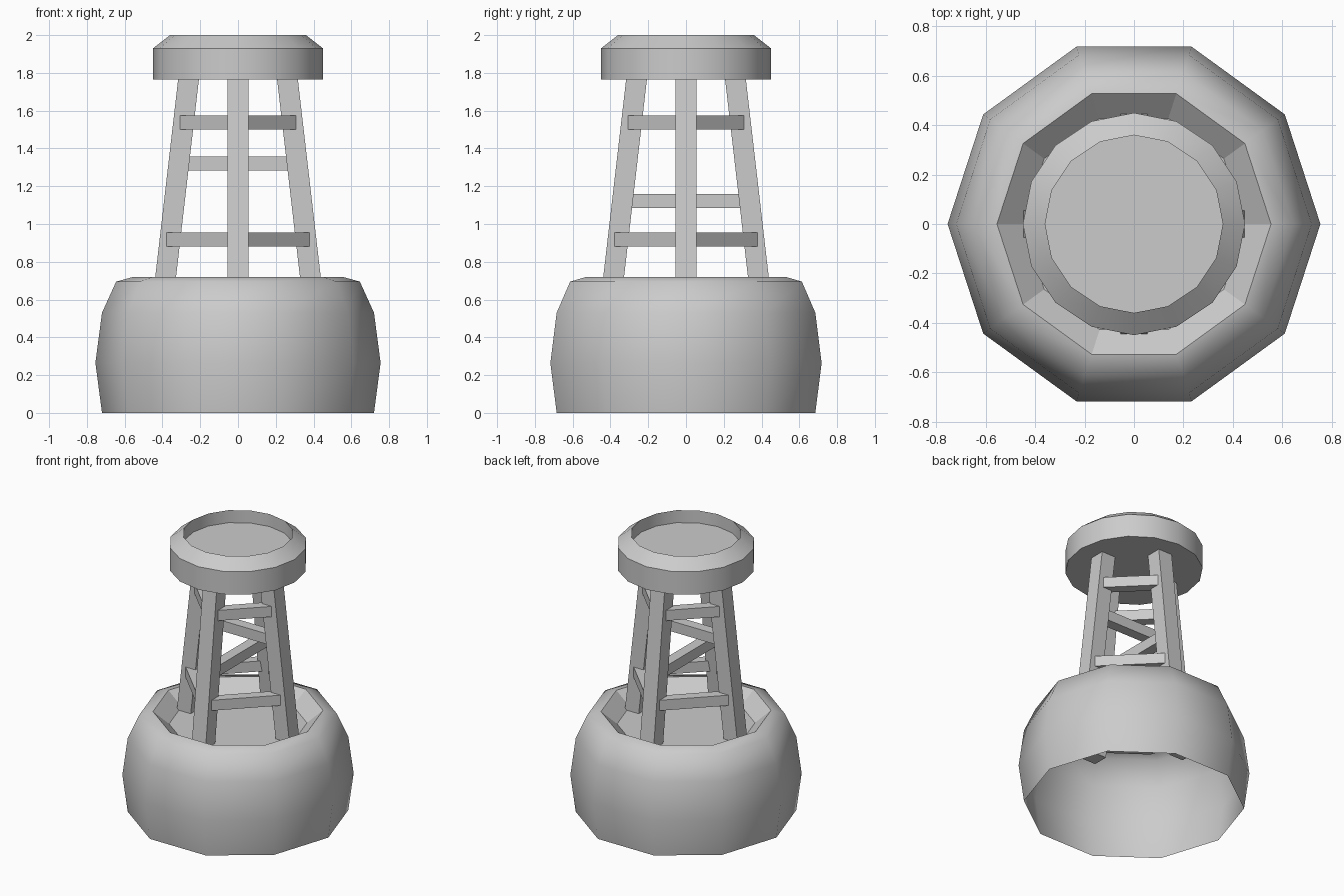
import bpy, bmesh, math
from mathutils import Vector, Matrix

if "Cube" in bpy.data.objects:
    bpy.data.objects.remove(bpy.data.objects["Cube"])


def make_object(name, bm, smooth_angle=None):
    bmesh.ops.recalc_face_normals(bm, faces=bm.faces)
    mesh = bpy.data.meshes.new(name)
    bm.to_mesh(mesh)
    bm.free()
    obj = bpy.data.objects.new(name, mesh)
    bpy.context.collection.objects.link(obj)
    if smooth_angle:
        bpy.ops.object.select_all(action='DESELECT')
        obj.select_set(True)
        bpy.context.view_layer.objects.active = obj
        bpy.ops.object.shade_smooth_by_angle(angle=math.radians(smooth_angle))
    return obj


def lathe(name, profile, sides, cap_start=False, cap_end=False, smooth_angle=None):
    """Revolve (radius, z) points about the z axis."""
    bm = bmesh.new()
    rings = []
    for r, z in profile:
        rings.append([bm.verts.new((r * math.cos(math.tau * i / sides),
                                    r * math.sin(math.tau * i / sides), z))
                      for i in range(sides)])
    for a, b in zip(rings, rings[1:]):
        for i in range(sides):
            j = (i + 1) % sides
            bm.faces.new((a[i], a[j], b[j], b[i]))
    if cap_start:
        bm.faces.new(rings[0])
    if cap_end:
        bm.faces.new(rings[-1])
    return make_object(name, bm, smooth_angle)


def beam(name, start, end, width, height):
    """Horizontal square-ended bar between two points."""
    start, end = Vector(start), Vector(end)
    d = end - start
    bm = bmesh.new()
    bmesh.ops.create_cube(bm, size=1)
    m = (Matrix.Translation((start + end) / 2)
         @ Matrix.Rotation(math.atan2(d.y, d.x), 4, 'Z')
         @ Matrix.Diagonal((d.length, width, height, 1)))
    bmesh.ops.transform(bm, matrix=m, verts=bm.verts)
    return make_object(name, bm)


def leg_radius(z):
    return 0.383 - (z - 0.72) * 0.121 / 1.045


# Float hull: open underneath, with a shallow well in the top
lathe("float_hull", [(0.72, 0), (0.755, 0.265), (0.72, 0.53),
                     (0.645, 0.695), (0.555, 0.72)], 10, smooth_angle=80)
lathe("deck_well", [(0.555, 0.72), (0.45, 0.63)], 10, cap_end=True)

# Top cap with recessed dish
lathe("top_cap", [(0.45, 1.765), (0.45, 1.93), (0.36, 2.0), (0.36, 1.91)],
      16, cap_start=True, cap_end=True, smooth_angle=30)

# Four leaning legs and the rungs joining neighbours
BOTTOM, TOP = 0.53, 1.77
for k in range(4):
    turn = Matrix.Rotation(k * math.pi / 2, 4, 'Z')
    bm = bmesh.new()
    bmesh.ops.create_cube(bm, size=1)
    for v in bm.verts:
        z = TOP if v.co.z > 0 else BOTTOM
        v.co = turn @ Vector((leg_radius(z) + v.co.x * 0.11, v.co.y * 0.11, z))
    make_object(f"leg_{k + 1}", bm)

    for label, z in (("lower", 0.918), ("upper", 1.538)):
        r = leg_radius(z)
        out = 0.017 * math.sqrt(0.5)
        a = turn @ Vector((r + out, out, z))
        b = turn @ Vector((out, r + out, z))
        beam(f"{label}_rung_{k + 1}", a, b, 0.07, 0.075)

# Cross bars through the middle of the tower
r = leg_radius(1.32)
beam("cross_bar_x", (-r, 0, 1.32), (r, 0, 1.32), 0.075, 0.075)
r = leg_radius(1.122)
beam("cross_bar_y", (0, -r, 1.122), (0, r, 1.122), 0.075, 0.075)
